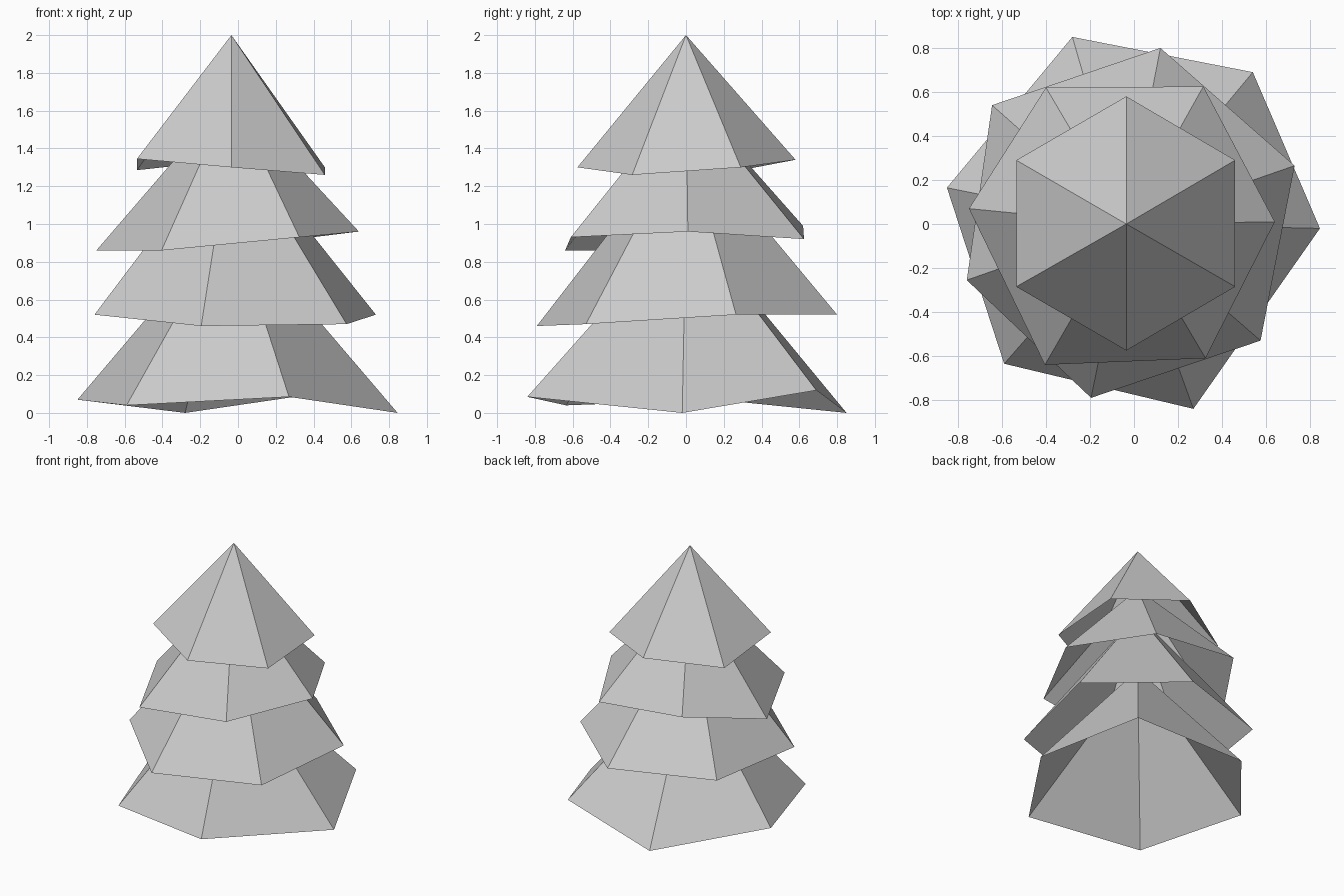
import bpy
import bmesh

default_cube = bpy.data.objects.get("Cube")
if default_cube:
    bpy.data.objects.remove(default_cube, do_unlink=True)


def make_material(name, colour):
    material = bpy.data.materials.new(name)
    material.use_nodes = True
    material.diffuse_color = colour
    shader = next(n for n in material.node_tree.nodes if n.type == 'BSDF_PRINCIPLED')
    shader.inputs["Base Color"].default_value = colour
    return material


def make_tier(name, tip_height, rim, material):
    """Open, flat-shaded cone with an uneven six-cornered rim."""
    bm = bmesh.new()
    tip = bm.verts.new((-.035, 0, tip_height))
    corners = [bm.verts.new(corner) for corner in rim]
    for corner, following in zip(corners, corners[1:] + corners[:1]):
        bm.faces.new((corner, following, tip))
    mesh = bpy.data.meshes.new(name)
    bm.to_mesh(mesh)
    bm.free()
    mesh.materials.append(material)
    tier = bpy.data.objects.new(name, mesh)
    bpy.context.scene.collection.objects.link(tier)
    return tier


foliage_grey = make_material("foliage grey", (.6, .6, .6, 1))

# Widest tier, resting on the ground
make_tier("bottom_branches", 1.03, [
    (.845, -.02, 0), (.54, .69, .12), (-.28, .85, 0),
    (-.85, .165, .07), (-.59, -.635, .04), (.27, -.84, .085)], foliage_grey)

# Second tier
make_tier("lower_branches", 1.48, [
    (.73, .265, .52), (.12, .8, .52), (-.645, .54, .53),
    (-.76, -.255, .52), (-.195, -.79, .46), (.575, -.53, .47)], foliage_grey)

# Third tier
make_tier("upper_branches", 1.69, [
    (.64, .01, .96), (.315, .625, .92), (-.4, .62, .99),
    (-.75, .07, .86), (-.405, -.64, .86), (.325, -.61, .93)], foliage_grey)

# Pointed crown
make_tier("tree_top", 2, [
    (.46, .29, 1.3), (-.035, .58, 1.34), (-.535, .29, 1.285),
    (-.535, -.285, 1.345), (-.035, -.575, 1.3), (.46, -.285, 1.26)], foliage_grey)
